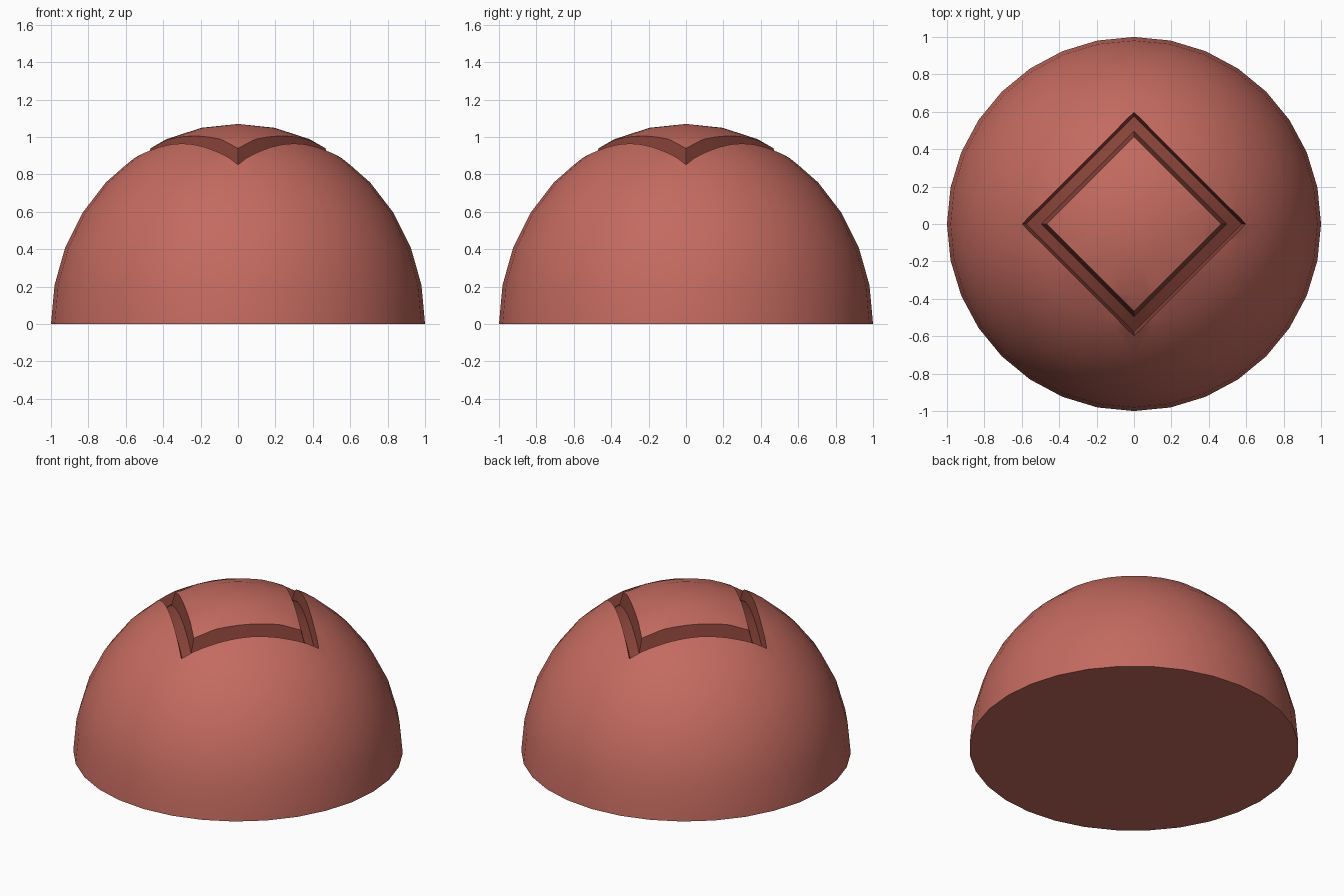
import bpy, bmesh, math

if "Cube" in bpy.data.objects:
    bpy.data.objects.remove(bpy.data.objects["Cube"])

H = 1.07          # dome height
SIDES, RINGS = 32, 8
DEPTH = 0.08      # groove depth


def material(name, rgb):
    m = bpy.data.materials.new(name)
    m.diffuse_color = (*rgb, 1)
    m.use_nodes = True
    m.node_tree.nodes["Principled BSDF"].inputs["Base Color"].default_value = m.diffuse_color
    return m


def make_object(name, bm, mat):
    bmesh.ops.recalc_face_normals(bm, faces=bm.faces)
    me = bpy.data.meshes.new(name)
    bm.to_mesh(me)
    bm.free()
    me.materials.append(mat)
    ob = bpy.data.objects.new(name, me)
    bpy.context.collection.objects.link(ob)
    return ob


def dome_z(x, y):
    return H * math.sqrt(max(0, 1 - x * x - y * y))


red = material("red", (0.55, 0.145, 0.115))
dark = material("dark red", (0.24, 0.055, 0.04))

# Dome: upper half of a sphere, closed with a flat base
bm = bmesh.new()
bmesh.ops.create_uvsphere(bm, u_segments=SIDES, v_segments=RINGS * 2, radius=1)
bmesh.ops.delete(bm, geom=[v for v in bm.verts if v.co.z < -0.01], context='VERTS')
bmesh.ops.holes_fill(bm, edges=[e for e in bm.edges if e.is_boundary], sides=0)
bmesh.ops.scale(bm, vec=(1, 1, H), verts=bm.verts)
dome = make_object("dome", bm, red)

# Groove cutter: diamond-shaped ring whose floor follows the dome
# section points: (half diagonal, drop below surface); None = above the dome
section = [(0.495, DEPTH), (0.575, DEPTH), (0.60, 0), (0.60, None), (0.465, None), (0.465, 0)]
corners = [(1, 0), (0, 1), (-1, 0), (0, -1)]
STEPS = 14
bm = bmesh.new()
loops = []
for i in range(4 * STEPS):
    (ax, ay), (bx, by) = corners[i // STEPS], corners[(i // STEPS + 1) % 4]
    t = (i % STEPS) / STEPS
    ux, uy = ax + (bx - ax) * t, ay + (by - ay) * t
    loops.append([bm.verts.new((ux * s, uy * s, 1.3 if d is None else dome_z(ux * s, uy * s) - d))
                  for s, d in section])
for i, a in enumerate(loops):
    b = loops[(i + 1) % len(loops)]
    for k in range(len(section)):
        n = (k + 1) % len(section)
        bm.faces.new((a[k], a[n], b[n], b[k]))
cutter = make_object("groove_cutter", bm, dark)

# Cut the groove, keeping its darker colour
mod = dome.modifiers.new("groove", 'BOOLEAN')
mod.operation = 'DIFFERENCE'
mod.solver = 'EXACT'
mod.material_mode = 'TRANSFER'
mod.object = cutter
bpy.context.view_layer.objects.active = dome
dome.select_set(True)
bpy.ops.object.modifier_apply(modifier=mod.name)
bpy.data.objects.remove(cutter)
bpy.ops.object.shade_smooth_by_angle(angle=math.radians(30))
